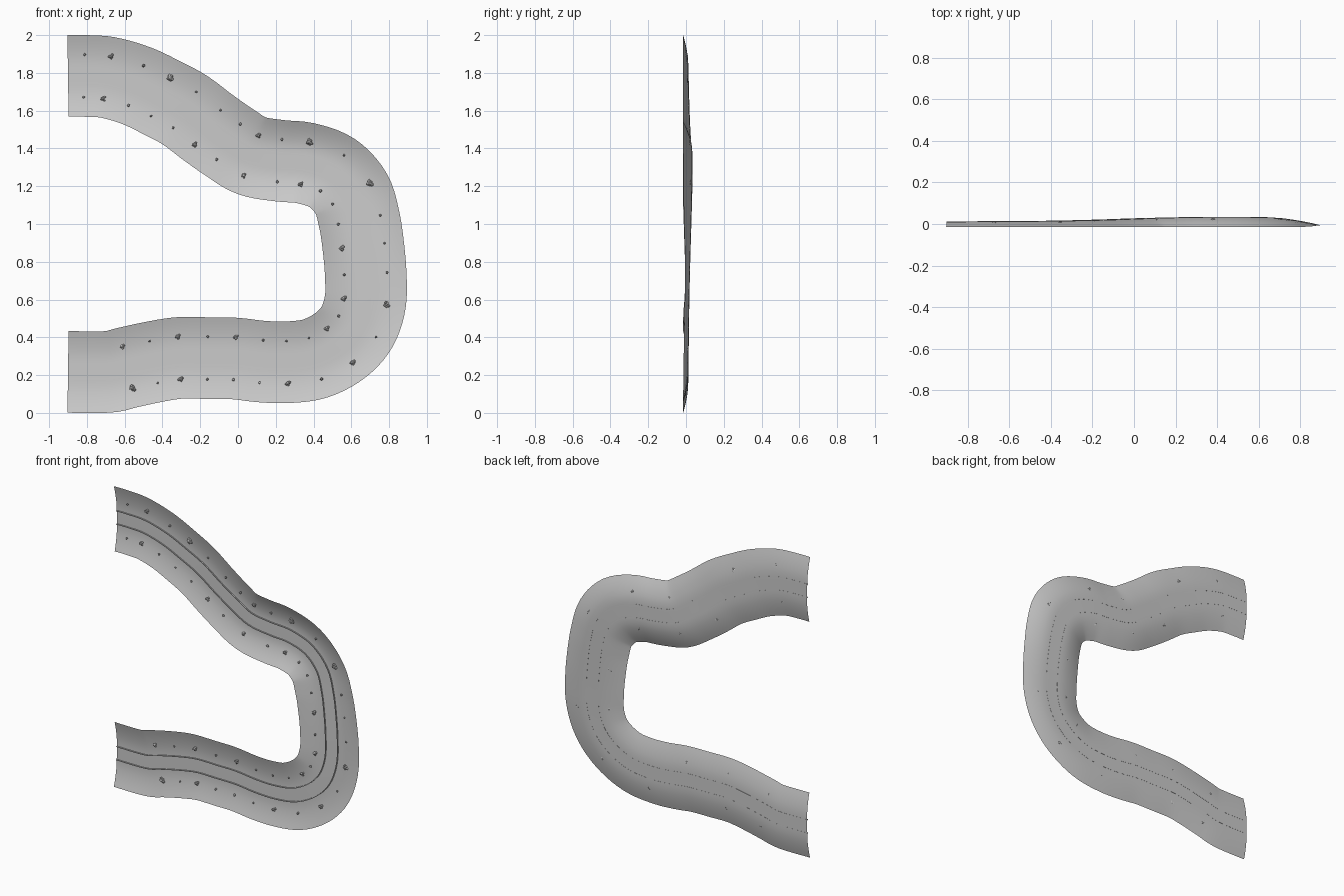
import bpy, bmesh, math, random
from mathutils import Vector, Matrix

if "Cube" in bpy.data.objects:
    bpy.data.objects.remove(bpy.data.objects["Cube"])

random.seed(4)
HALF = 0.216      # half width of the track bed
SUB = 5           # samples between path points
# centre line (x, z): one point for every roadside plant
PATH = [(-.90, 1.784), (-.82, 1.784), (-.69, 1.776), (-.54, 1.733), (-.41, 1.672),
        (-.283, 1.604), (-.16, 1.512), (-.05, 1.435), (.071, 1.362), (.22, 1.335),
        (.357, 1.322), (.499, 1.27), (.60, 1.16), (.642, 1.022), (.663, .885),
        (.676, .737), (.674, .589), (.631, .457), (.541, .357), (.409, .288),
        (.261, .268), (.124, .272), (-.018, .288), (-.161, .29), (-.309, .291),
        (-.446, .27), (-.585, .24), (-.69, .217), (-.90, .217)]
# plants on each bank: s small, m medium, l large
OUTER = "smslsssmslslssslsmsmsssmsl"
INNER = "smsssmsmsmsssmsmsmsssmsmsm"


def catmull(t):
    """Point on the centre line, t counted in path points."""
    i = min(int(t), len(PATH) - 2)
    f = t - i
    p = [Vector(PATH[min(max(i + k, 0), len(PATH) - 1)]) for k in (-1, 0, 1, 2)]
    return 0.5 * (2 * p[1] + (p[2] - p[0]) * f + (2 * p[0] - 5 * p[1] + 4 * p[2] - p[3]) * f * f
                  + (3 * p[1] - p[0] - 3 * p[2] + p[3]) * f ** 3)


def frame(t):
    """Centre point and sideways direction (towards the outer bank)."""
    last = len(PATH) - 1
    d = (catmull(min(t + .25, last)) - catmull(max(t - .25, 0))).normalized()
    return catmull(t), Vector((-d.y, d.x))


def surface(t, off, lift=0.0):
    """Point on the channel; lift moves it towards the front."""
    c, n = frame(t)
    bend = math.exp(-((t - 10.5) / 4.5) ** 2)
    floor = 0.012 + 0.022 * bend
    rim = -0.015 + 0.010 * math.exp(-((t - 15) / 2) ** 2)
    k = max(0, (abs(off) / HALF - 0.28) / 0.72) ** 1.7
    p = c + n * off
    return Vector((p.x, floor + (rim - floor) * k - lift, p.y))


def make(name, bm, angle=None):
    bmesh.ops.recalc_face_normals(bm, faces=bm.faces)
    me = bpy.data.meshes.new(name)
    bm.to_mesh(me)
    bm.free()
    ob = bpy.data.objects.new(name, me)
    bpy.context.collection.objects.link(ob)
    if angle:
        bpy.ops.object.select_all(action='DESELECT')
        ob.select_set(True)
        bpy.context.view_layer.objects.active = ob
        bpy.ops.object.shade_smooth_by_angle(angle=math.radians(angle))
    return ob


def sweep(name, profile, closed, angle):
    """Sweep (offset, lift) points along the path."""
    bm = bmesh.new()
    rows = [[bm.verts.new(surface(i / SUB, o, l)) for o, l in profile]
            for i in range((len(PATH) - 1) * SUB + 1)]
    n = len(profile)
    for a, b in zip(rows, rows[1:]):
        for j in range(n if closed else n - 1):
            k = (j + 1) % n
            bm.faces.new((a[j], a[k], b[k], b[j]))
    if closed:
        bm.faces.new(rows[0])
        bm.faces.new(rows[-1])
    return make(name, bm, angle)


# curved channel bed, an open sheet facing the front
bed = sweep("channel_bed", [(HALF * (j / 8 - 1), 0) for j in range(17)], False, 30)
if sum(p.normal.y for p in bed.data.polygons) > 0:
    bed.data.flip_normals()

# two thin rails along the floor
for name, o in (("outer_rail", .044), ("inner_rail", -.044)):
    w = .0025
    sweep(name, [(o - w, -.0008), (o + w, -.0008), (o + w, .007), (o - w, .007)], True, 30)


def plants(name, sizes, side):
    """Row of small lumpy clumps along one bank."""
    bm = bmesh.new()
    for i, s in enumerate(sizes):
        t = i + 1 + (0.06 if i == 0 else 0)
        count, radius, spread = {"s": (1, .008, 0), "m": (5, .0085, .011), "l": (7, .0095, .014)}[s]
        for k in range(count):
            a = k * 2.4
            r = spread * math.sqrt(k / count)
            base = surface(t, side * .113, radius * (.8 + .5 * (k == 0)))
            pos = base + Vector((r * math.cos(a), 0, r * math.sin(a)))
            new = bmesh.ops.create_icosphere(bm, subdivisions=1,
                                             radius=radius * random.uniform(.75, 1.1),
                                             matrix=Matrix.Translation(pos))
            for v in new["verts"]:
                v.co += Vector([random.uniform(-.0015, .0015) for _ in range(3)])
    make(name, bm)


plants("outer_bank_clumps", OUTER, 1)
plants("inner_bank_clumps", INNER, -1)
